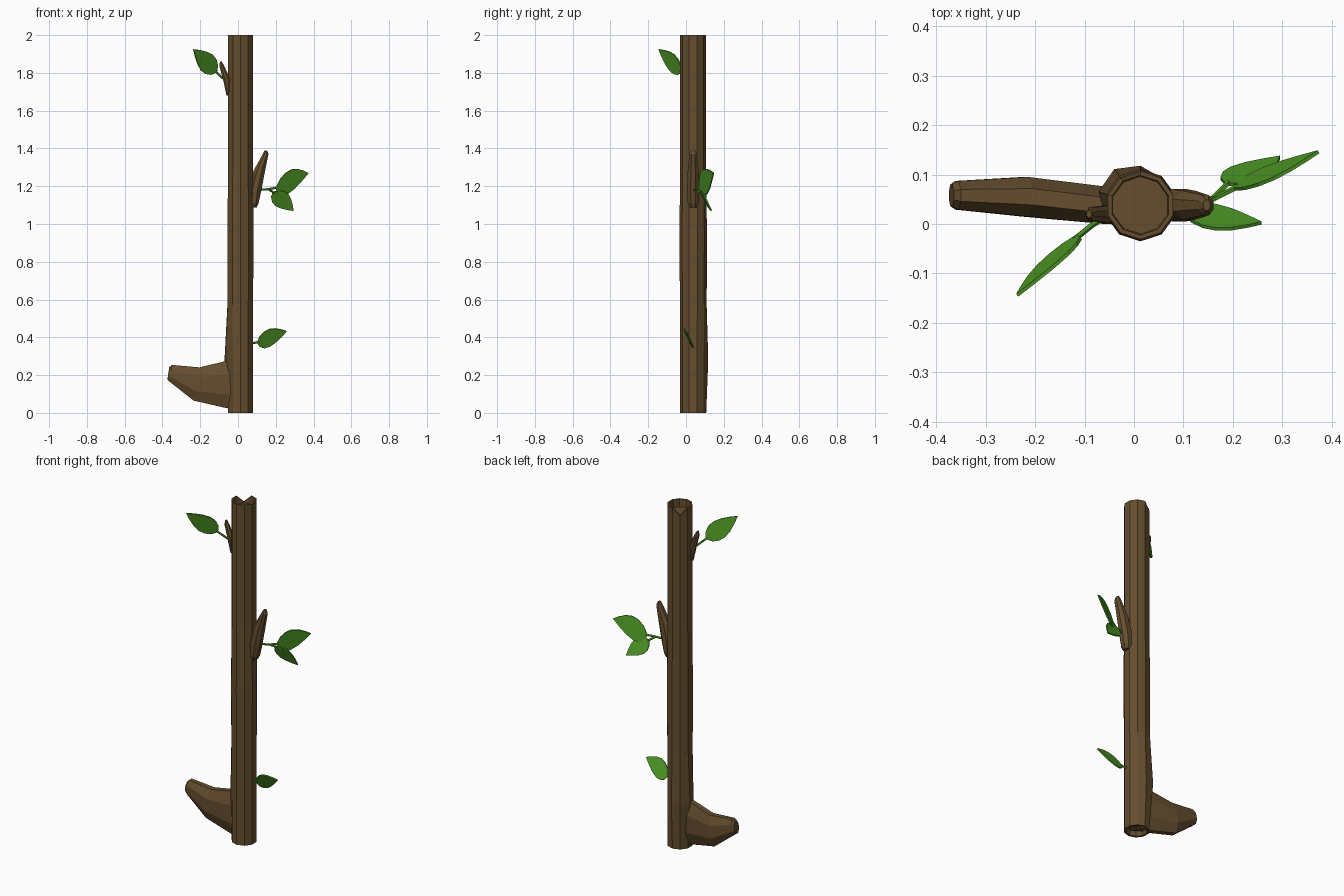
import bpy, math
from mathutils import Vector as V

if "Cube" in bpy.data.objects:
    bpy.data.objects.remove(bpy.data.objects["Cube"])


def material(name, rgb):
    m = bpy.data.materials.new(name)
    m.diffuse_color = (*rgb, 1)
    m.use_nodes = True
    m.node_tree.nodes["Principled BSDF"].inputs["Base Color"].default_value = m.diffuse_color
    return m


BARK = material("bark_brown", (0.13, 0.076, 0.028))
LEAF = material("leaf_green", (0.075, 0.31, 0.018))


def make(name, verts, faces, mat):
    me = bpy.data.meshes.new(name)
    me.from_pydata([tuple(v) for v in verts], [], faces)
    me.materials.append(mat)
    ob = bpy.data.objects.new(name, me)
    bpy.context.collection.objects.link(ob)
    return ob


def loft(name, rings, mat):
    """Skin a list of equal-sized rings and cap both ends."""
    n = len(rings[0])
    verts = [p for r in rings for p in r]
    faces = [(i*n + k, i*n + (k+1) % n, (i+1)*n + (k+1) % n, (i+1)*n + k)
             for i in range(len(rings) - 1) for k in range(n)]
    faces += [tuple(reversed(range(n))), tuple(range(len(verts) - n, len(verts)))]
    return make(name, verts, faces, mat)


def ring(c, u, v, n=8):
    """Flat-sided polygon around c whose half extents are u and v."""
    s = 1 / math.cos(math.pi / n)
    angs = [math.tau * (k + 0.5) / n for k in range(n)]
    return [V(c) + V(u) * math.cos(a) * s + V(v) * math.sin(a) * s for a in angs]


# Trunk: ten sides, recessed at both ends, swelling at the lower back left
CX, CY, N = 0.013, 0.038, 10


def trunk_ring(z, r, swell=0, notch=0):
    pts = []
    for k in range(N):
        d = math.degrees(a := math.tau * (k + 0.5) / N)
        rr = r + swell * max(0, 1 - ((d - 140) / 70) ** 2)
        dip = notch if k == 3 else 0
        pts.append(V((CX + rr * math.cos(a), CY + rr * math.sin(a), z - dip)))
    return pts


loft("trunk", [trunk_ring(0.03, 0.054), trunk_ring(0, 0.056), trunk_ring(0, 0.069),
               trunk_ring(0.28, 0.069, 0.022), trunk_ring(0.57, 0.070, 0.003),
               trunk_ring(0.92, 0.073), trunk_ring(1.3, 0.069), trunk_ring(2, 0.069, 0, 0.04),
               trunk_ring(2, 0.060, 0, 0.04), trunk_ring(1.955, 0.058)], BARK)

# Thick broken branch at the lower left: x, y, z, half width, half height, lean
branch = [(0, .036, .15, .036, .13, 0), (-.06, .038, .15, .038, .125, 0),
          (-.22, .055, .153, .040, .088, .015), (-.358, .058, .211, .029, .043, .008),
          (-.369, .058, .209, .022, .033, .005)]
loft("broken_branch", [ring((x, y, z), (0, -w, 0), (l, 0, h))
                       for x, y, z, w, h, l in branch], BARK)


# Upright twig stubs: x, z, half depth in x, half width in y
def stub(name, y, rows):
    loft(name, [ring((x, y, z), (a, 0, 0), (0, b, 0)) for x, z, a, b in rows], BARK)


stub("right_stub", .038, [(.083, 1.088, .016, .02), (.085, 1.11, .024, .03),
                          (.090, 1.18, .034, .033), (.112, 1.28, .031, .029),
                          (.146, 1.37, .015, .02), (.147, 1.39, .007, .011)])
stub("left_stub", .02, [(-.055, 1.68, .006, .008), (-.058, 1.76, .02, .017),
                        (-.085, 1.835, .013, .014), (-.091, 1.86, .005, .007)])


# Leaf stems: thin five-sided tubes
def stem(name, pts, r=.005):
    d = (V(pts[-1]) - V(pts[0])).normalized()
    u = d.cross(V((0, 0, 1))).normalized()
    w = u.cross(d)
    loft(name, [ring(p, u * r, -w * r, 5) for p in pts], LEAF)


stem("upper_left_stem", [(-.05, .02, 1.745), (-.085, -.002, 1.775), (-.12, -.03, 1.81)])
stem("right_stem", [(.10, .04, 1.18), (.16, .05, 1.184), (.21, .075, 1.193)])
stem("right_side_stem", [(.16, .052, 1.186), (.192, .084, 1.165)])
stem("lower_stem", [(.07, .03, .368), (.112, .02, .376)])


# Leaves: pointed outline between base and tip, w is the half-width vector
def leaf(name, base, tip, w):
    base, tip, w = V(base), V(tip), V(w)
    prof = [(.1, .6), (.25, .93), (.42, 1), (.62, .8), (.82, .42)]
    side = lambda s: [base.lerp(tip, t) + w * f * s for t, f in prof]
    pts = [base] + side(1) + [tip] + side(-1)[::-1]
    ob = make(name, pts, [tuple(range(len(pts)))], LEAF)
    m = ob.modifiers.new("thickness", 'SOLIDIFY')
    m.thickness, m.offset = .007, 0


leaf("right_large_leaf", (.2, .07, 1.19), (.373, .146, 1.27), (.01, -.01, .065))
leaf("right_small_leaf", (.185, .08, 1.17), (.295, .135, 1.07), (.035, -.01, .03))
leaf("lower_leaf", (.1, .022, .372), (.258, .002, .432), (0, -.024, .047))
leaf("upper_left_leaf", (-.113, -.023, 1.803), (-.236, -.144, 1.925), (.03, .012, .042))
